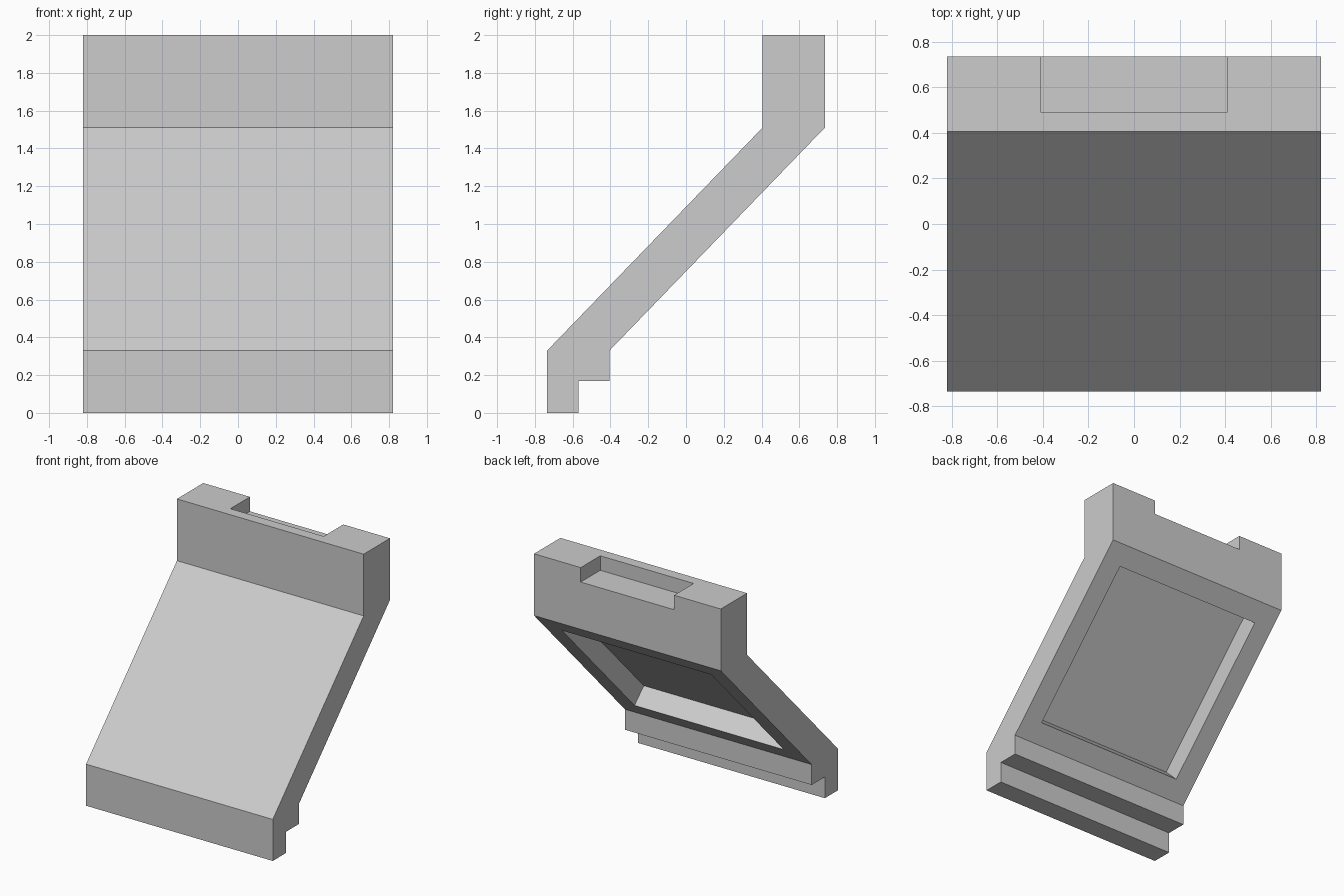
import bpy, bmesh
from mathutils import Vector

if "Cube" in bpy.data.objects:
    bpy.data.objects.remove(bpy.data.objects["Cube"])

HALF_W = 0.82

grey = bpy.data.materials.new("plain grey")
grey.diffuse_color = (0.604, 0.604, 0.604, 1)
grey.use_nodes = True
grey.node_tree.nodes["Principled BSDF"].inputs["Base Color"].default_value = grey.diffuse_color


def extrude_profile(name, pts, half):
    """Extrude a closed (y, z) profile along x from -half to +half."""
    bm = bmesh.new()
    face = bm.faces.new([bm.verts.new((-half, y, z)) for y, z in pts])
    ext = bmesh.ops.extrude_face_region(bm, geom=[face])
    verts = [v for v in ext["geom"] if isinstance(v, bmesh.types.BMVert)]
    bmesh.ops.translate(bm, verts=verts, vec=(2 * half, 0, 0))
    bmesh.ops.recalc_face_normals(bm, faces=bm.faces)
    mesh = bpy.data.meshes.new(name)
    bm.to_mesh(mesh)
    bm.free()
    mesh.materials.append(grey)
    obj = bpy.data.objects.new(name, mesh)
    bpy.context.collection.objects.link(obj)
    return obj


def cut(target, cutter):
    """Subtract the cutter, apply the result and remove the cutter."""
    mod = target.modifiers.new("cut", 'BOOLEAN')
    mod.operation = 'DIFFERENCE'
    mod.solver = 'EXACT'
    mod.object = cutter
    cutter.hide_render = True
    bpy.context.view_layer.objects.active = target
    bpy.ops.object.modifier_apply(modifier=mod.name)
    bpy.data.objects.remove(cutter, do_unlink=True)


# Sloped panel with an upright top block and a stepped foot
low, high = Vector((-0.405, 0.33)), Vector((0.735, 1.51))
panel = extrude_profile("sloped_panel", [
    (-0.735, 0), (-0.57, 0), (-0.57, 0.168), (-0.405, 0.168), low, high,
    (0.735, 2), (0.405, 2), (0.405, 1.51), (-0.735, 0.33)], HALF_W)

# Rectangular pocket sunk into the underside of the slope
along = high - low
inward = Vector((-along.y, along.x)).normalized()
a, b = low + along * 0.1, low + along * 0.9
cut(panel, extrude_profile("pocket_cutter", [
    a - inward * 0.1, b - inward * 0.1,
    b + inward * 0.162, a + inward * 0.162], HALF_W - 0.164))

# Notch in the back edge of the top block
cut(panel, extrude_profile("notch_cutter", [
    (0.49, 1.885), (0.9, 1.885), (0.9, 2.2), (0.49, 2.2)], HALF_W / 2))
